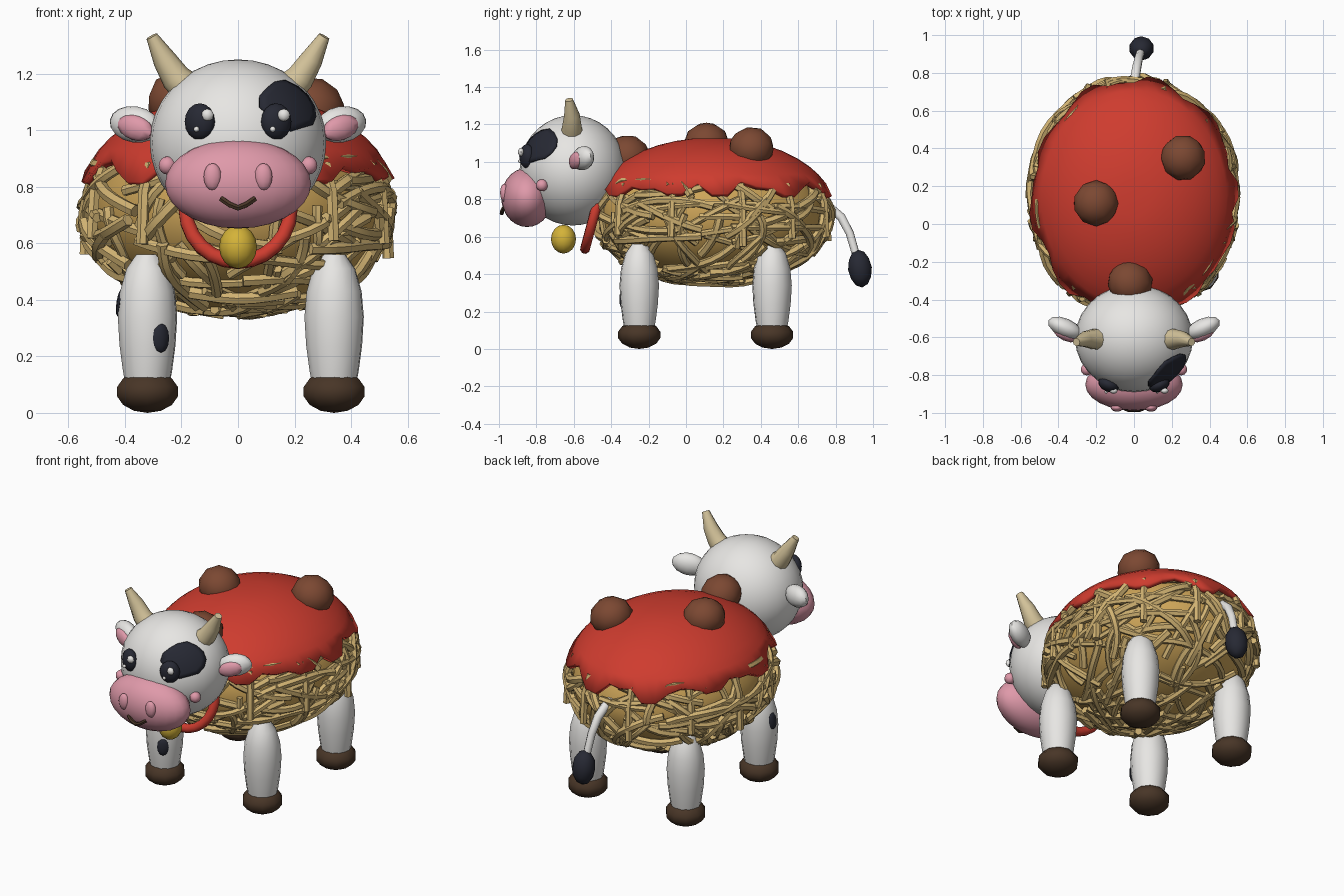
import bpy, bmesh, math, random
from mathutils import Vector, Matrix, Euler

if "Cube" in bpy.data.objects:
    bpy.data.objects.remove(bpy.data.objects["Cube"])

random.seed(7)
COLORS = {
    "white": (0.80, 0.79, 0.77), "black": (0.020, 0.022, 0.034), "pink": (0.74, 0.32, 0.40),
    "sauce_red": (0.62, 0.045, 0.028), "meat_brown": (0.20, 0.065, 0.032),
    "hoof_brown": (0.065, 0.036, 0.020), "horn_cream": (0.65, 0.54, 0.32),
    "bell_gold": (0.66, 0.45, 0.04), "noodle": (0.64, 0.45, 0.17), "dough": (0.62, 0.38, 0.10),
}
MATS = {}
for n, c in COLORS.items():
    MATS[n] = bpy.data.materials.new(n)
    MATS[n].diffuse_color = (*c, 1)


def finish(bm, name, mat, angle=50):
    bmesh.ops.recalc_face_normals(bm, faces=bm.faces)
    me = bpy.data.meshes.new(name)
    bm.to_mesh(me)
    bm.free()
    me.materials.append(MATS[mat])
    for p in me.polygons:
        p.use_smooth = True
    me.set_sharp_from_angle(angle=math.radians(angle))
    ob = bpy.data.objects.new(name, me)
    bpy.context.collection.objects.link(ob)
    return ob


def ball(name, mat, loc, rad, rot=(0, 0, 0), seg=16, rings=10, ico=0):
    bm = bmesh.new()
    if ico:
        bmesh.ops.create_icosphere(bm, subdivisions=ico, radius=1)
    else:
        bmesh.ops.create_uvsphere(bm, u_segments=seg, v_segments=rings, radius=1)
    bm.transform(Matrix.LocRotScale(Vector(loc), Euler(rot), Vector(rad)))
    return finish(bm, name, mat)


def add_tube(bm, pts, radii, sides=6):
    pts = [Vector(p) for p in pts]
    if not isinstance(radii, (list, tuple)):
        radii = [radii] * len(pts)
    nrm, rings = Vector((0.31, 0.52, 0.79)), []
    for i, p in enumerate(pts):
        t = (pts[min(i + 1, len(pts) - 1)] - pts[max(i - 1, 0)]).normalized()
        nrm = (nrm - t * nrm.dot(t)).normalized()
        b = t.cross(nrm)
        rings.append([bm.verts.new(p + radii[i] * (nrm * math.cos(a) + b * math.sin(a)))
                      for a in (math.tau * k / sides for k in range(sides))])
    for r0, r1 in zip(rings, rings[1:]):
        for k in range(sides):
            j = (k + 1) % sides
            bm.faces.new((r0[k], r0[j], r1[j], r1[k]))
    bm.faces.new(rings[0])
    bm.faces.new(rings[-1])


def tube(name, mat, pts, radii, sides=8):
    bm = bmesh.new()
    add_tube(bm, pts, radii, sides)
    return finish(bm, name, mat)


# Body: dough core wrapped in noodles
BC = Vector((0, 0.14, 0.72))
ball("body_core", "dough", BC, (0.525, 0.605, 0.365), seg=24, rings=16)


def on_body(d, f=1.0):
    return BC + Vector((d.x * 0.545, d.y * 0.63, d.z * 0.37)) * f


bm = bmesh.new()
for i in range(165):
    z = random.uniform(-1, 0.42)
    a = random.uniform(0, math.tau)
    s = math.sqrt(1 - z * z)
    d = Vector((s * math.cos(a), s * math.sin(a), z))
    t = d.cross(Vector([random.gauss(0, 1) for _ in range(3)])).normalized()
    bend, f, ph = random.uniform(-0.12, 0.12), random.uniform(0.97, 1.02), random.uniform(0, 6)
    pts = []
    for k in range(random.randint(7, 11)):
        pts.append(on_body(d, f + 0.012 * math.sin(ph + k)))
        t = (t + d.cross(t) * bend).normalized()
        d = (d + t * 0.1).normalized()
        if d.z > 0.45:
            d.z = 0.45
            d.normalize()
        t = (t - d * t.dot(d)).normalized()
    add_tube(bm, pts, random.uniform(0.017, 0.024))
# strands hanging from the rim
for deg in (-128, -52, -20, 15, 42, 72, 105, 140, 170, 200):
    a = math.radians(deg)
    c, s = math.cos(a), math.sin(a)
    low = random.uniform(0.54, 0.62)
    add_tube(bm, [(0.50 * c, 0.14 + 0.59 * s, 0.88), (0.54 * c, 0.14 + 0.63 * s, 0.78),
                  (0.55 * c, 0.14 + 0.64 * s, low)], 0.021)
finish(bm, "noodles", "noodle")

# Sauce blanket with a ragged edge
bm = bmesh.new()
N, R = 48, 8
edge = [random.uniform(0.90, 0.945) for _ in range(N)]
for k in range(0, N, 5):
    edge[k] = edge[(k + 1) % N] = random.uniform(0.955, 0.975)
top = bm.verts.new(BC + Vector((0, 0, 0.405)))
prev = None
for r in range(1, R + 1):
    ring = []
    for k in range(N):
        a = math.tau * k / N
        rho = math.sin(r / R * math.asin(edge[k] if r == R else 0.93 if r < R - 1 else 0.92))
        ring.append(bm.verts.new(BC + Vector((0.575 * rho * math.cos(a), 0.665 * rho * math.sin(a),
                                              0.41 * math.sqrt(1 - rho * rho)))))
    for k in range(N):
        j = (k + 1) % N
        bm.faces.new((prev[k], ring[k], ring[j], prev[j]) if prev else (top, ring[k], ring[j]))
    prev = ring
sauce = finish(bm, "sauce", "sauce_red")
mod = sauce.modifiers.new("thickness", "SOLIDIFY")
mod.thickness, mod.offset = 0.03, -1

# Meatballs
for i, p in enumerate([(-0.20, 0.11, 1.10), (0.26, 0.35, 1.075), (-0.02, -0.31, 1.03)]):
    ball(f"meatball_{i}", "meat_brown", p, (0.122, 0.122, 0.112), (0.3 * i, 0.2, i), ico=2)

# Head and muzzle
HC, HR = Vector((0, -0.605, 0.955)), Vector((0.312, 0.285, 0.295))
ball("head", "white", HC, HR, seg=28, rings=18)
ball("muzzle", "pink", (0, -0.85, 0.81), (0.258, 0.138, 0.158), seg=24, rings=14)


def head_patch(name, mat, d0, ru, rv, lift):
    d0 = Vector(d0).normalized()
    u = Vector((0, 0, 1)).cross(d0).normalized()
    v = d0.cross(u)
    bm = bmesh.new()
    n, prev = 14, None
    mid = bm.verts.new(HC + HR * d0 * lift)
    wob = [random.uniform(0.88, 1.08) for _ in range(n)]
    for r in range(1, 5):
        ring = []
        for k in range(n):
            a, m = math.tau * k / n, r / 4 * wob[k]
            d = (d0 + u * ru * m * math.cos(a) + v * rv * m * math.sin(a)).normalized()
            ring.append(bm.verts.new(HC + HR * d * lift))
        for k in range(n):
            j = (k + 1) % n
            bm.faces.new((prev[k], ring[k], ring[j], prev[j]) if prev else (mid, ring[k], ring[j]))
        prev = ring
    ob = finish(bm, name, mat)
    m = ob.modifiers.new("thickness", "SOLIDIFY")
    m.thickness, m.offset = 0.008, -1


head_patch("eye_patch", "black", (0.60, -0.65, 0.47), 0.44, 0.35, 1.025)

# Mirrored face parts
for sx, side in ((-1, "left"), (1, "right")):
    ball(f"{side}_eye", "black", (sx * 0.135, -0.85, 1.03), (0.058, 0.038, 0.065), (0, 0, sx * 0.4), 12, 8)
    ball(f"{side}_eye_glint", "white", (sx * 0.135 + 0.027, -0.883, 1.053), (0.022, 0.016, 0.022), seg=8, rings=6)
    ball(f"{side}_eye_small_glint", "white", (sx * 0.135 - 0.012, -0.888, 1.003), (0.01,) * 3, seg=8, rings=6)
    ball(f"{side}_nostril", "pink", (sx * 0.09, -0.972, 0.835), (0.033, 0.022, 0.048), seg=10, rings=8)
    ball(f"{side}_cheek", "pink", (sx * 0.25, -0.77, 0.875), (0.032,) * 3, seg=10, rings=8)
    ball(f"{side}_ear", "white", (sx * 0.365, -0.55, 1.02), (0.098, 0.05, 0.064), (0, -sx * 0.15, sx * 0.42), 12, 8)
    ball(f"{side}_inner_ear", "pink", (sx * 0.363, -0.59, 1.008), (0.07, 0.028, 0.044), (0, -sx * 0.3, sx * 0.42), 10, 8)
    tube(f"{side}_horn", "horn_cream",
         [(sx * 0.17, -0.61, 1.14), (sx * 0.22, -0.61, 1.185), (sx * 0.26, -0.61, 1.25), (sx * 0.305, -0.625, 1.332)],
         [0.062, 0.053, 0.042, 0.021], 10)
tube("mouth", "hoof_brown", [(-0.06, -0.972, 0.758), (-0.03, -0.984, 0.737), (0, -0.985, 0.725),
                             (0.03, -0.984, 0.737), (0.06, -0.972, 0.758)], 0.011, 6)

# Collar and bell
tube("collar", "sauce_red", [(0.185 * math.sin(a), -0.49 - 0.05 * math.cos(a), 0.72 - 0.185 * math.cos(a))
                             for a in (math.tau * k / 24 + math.pi for k in range(25))], 0.027)
ball("bell", "bell_gold", (0, -0.655, 0.587), (0.067, 0.067, 0.077), seg=12, rings=8)

# Legs: lathed profile plus hoof
for sx, side in ((-1, "left"), (1, "right")):
    for y, end in ((-0.25, "front"), (0.46, "back")):
        x = sx * 0.33 + 0.01
        prof = [(0.08, 0.075), (0.15, 0.088), (0.24, 0.100), (0.34, 0.106), (0.43, 0.098), (0.51, 0.075), (0.56, 0.04)]
        tube(f"{end}_{side}_leg", "white", [(x, y, z) for z, r in prof], [r for z, r in prof], 14)
        ball(f"{end}_{side}_hoof", "hoof_brown", (x, y, 0.075), (0.116, 0.116, 0.075), seg=10, rings=7)
ball("front_leg_spot", "black", (-0.272, -0.337, 0.265), (0.033, 0.014, 0.052), (0, 0, 0.5), 8, 6)
ball("outer_leg_spot", "black", (-0.418, -0.24, 0.39), (0.012, 0.035, 0.05), (0, 0.15, 0), 8, 6)

# Tail with tuft
tube("tail", "white", [(0, 0.70, 0.775), (0.005, 0.77, 0.755), (0.015, 0.83, 0.705), (0.025, 0.875, 0.62),
                       (0.035, 0.91, 0.50)], [0.027, 0.026, 0.025, 0.023, 0.022])
ball("tail_tuft", "black", (0.04, 0.93, 0.43), (0.066, 0.064, 0.102), (0.12, 0, 0), ico=2)

for m in bpy.data.materials:
    if m.users and not m.is_grease_pencil:
        m.use_nodes = True
        m.node_tree.nodes["Principled BSDF"].inputs["Base Color"].default_value = m.diffuse_color
